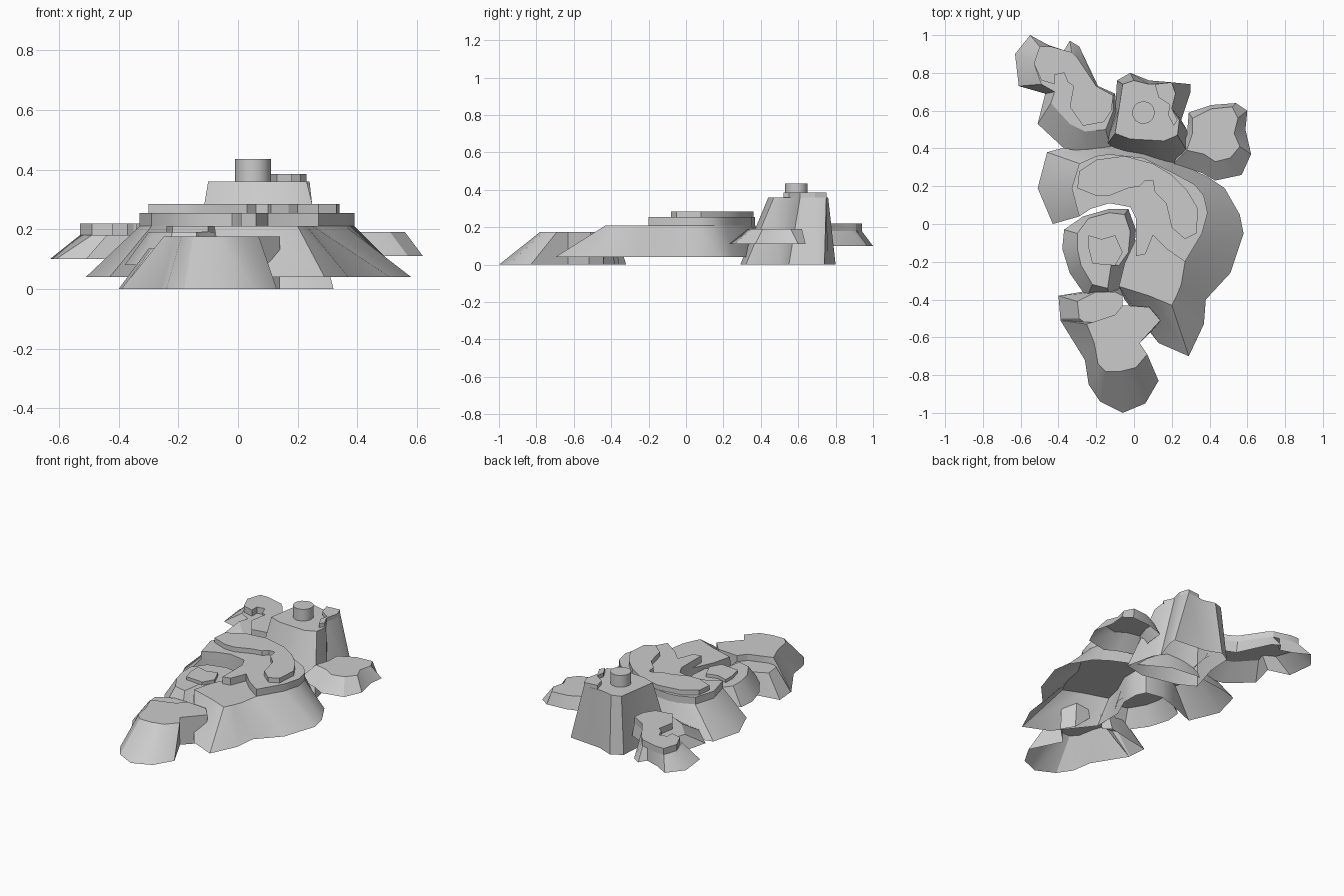
import bpy
import bmesh
import math

default_cube = bpy.data.objects.get("Cube")
if default_cube:
    bpy.data.objects.remove(default_cube, do_unlink=True)

# One stone colour for everything
stone = bpy.data.materials.new("grey stone")
stone.use_nodes = True
stone_colour = (0.6, 0.6, 0.6, 1.0)
stone.diffuse_color = stone_colour
stone.node_tree.nodes["Principled BSDF"].inputs["Base Color"].default_value = stone_colour


def signed_area(points):
    following = points[1:] + points[:1]
    return sum(a[0] * b[1] - b[0] * a[1] for a, b in zip(points, following))


def finish(bm, name):
    mesh = bpy.data.meshes.new(name)
    bm.to_mesh(mesh)
    bm.free()
    mesh.materials.append(stone)
    obj = bpy.data.objects.new(name, mesh)
    bpy.context.collection.objects.link(obj)
    bpy.ops.object.select_all(action='DESELECT')
    obj.select_set(True)
    bpy.context.view_layer.objects.active = obj
    bpy.ops.object.shade_smooth_by_angle(angle=math.radians(30))


def mesa(name, rows, low, high, step=None):
    """Open-bottomed shell: each row is rim x, rim y, foot x, foot y in hundredths.
    Rows with a rim only drop straight to the step height, or have no wall."""
    rows = list(rows)
    if signed_area(rows) < 0:
        rows.reverse()
    bm = bmesh.new()
    rim = [bm.verts.new((row[0] / 100, row[1] / 100, high)) for row in rows]
    foot = []
    for row in rows:
        if len(row) == 4:
            foot.append(bm.verts.new((row[2] / 100, row[3] / 100, low)))
        elif step is not None:
            foot.append(bm.verts.new((row[0] / 100, row[1] / 100, step)))
        else:
            foot.append(None)
    bm.faces.new(rim)
    for i in range(len(rows)):
        j = (i + 1) % len(rows)
        if foot[i] and foot[j]:
            bm.faces.new((rim[i], foot[i], foot[j], rim[j]))
    finish(bm, name)


def terrace(name, points, low, high):
    """Upright step standing on a mesa."""
    mesa(name, [(x, y, x, y) for x, y in points], low, high)


def rim_points(rows):
    return [(row[0], row[1]) for row in rows]


# Large crescent mesa: outer side first, then the tail and the hollow inner side
crescent_outer = [
        (-29, 4, -43, 0),
        (-33, 19, -51, 19),
        (-29, 32, -46, 38),
        (-20, 36, -35, 41),
        (-13, 37, -12, 44),
        (5, 35, 5, 42),
        (19, 28, 22, 33),
        (32, 21, 39, 25),
        (37, 15, 48, 19),
        (39, 6, 56, 5),
        (36, -5, 58, -5),
        (27, -20, 51, -26),
]
crescent_tail = [
        (25, -32, 38, -40),
        (23, -37, 37, -53),
        (20, -43, 29, -70),
        (8, -38, 13, -63),
        (-8, -33, -5, -40),
        (-5, -21, -5, -21),
]
crescent_inner = [
        (1, -8, 1, -8),
        (1, 3, 1, 3),
        (-2, 9, -2, 9),
        (-13, 11, -13, 11),
        (-23, 8, -23, 8),
]
mesa("crescent_mesa", crescent_outer + crescent_tail + crescent_inner, 0.04, 0.21)
crescent_step = [(17, -13), (10, -6), (6, -16), (1, -17)]
terrace("crescent_lower_terrace",
        rim_points(crescent_outer) + crescent_step + rim_points(crescent_inner),
        0.21, 0.255)
terrace("crescent_upper_terrace", [
        (-30, 19), (-20, 15), (-13, 15), (-3, 19), (3, 20), (6, 23), (10, 23),
        (11, 17), (17, 11), (20, -2), (27, -8), (33, -5), (34, 8), (28, 18),
        (20, 26), (10, 32), (-5, 36), (-20, 34), (-29, 28)], 0.255, 0.285)

# Back left mesa with a raised, winding step
back_left = [
        (-50, 94, -55, 100),
        (-53, 85, -63, 90),
        (-49, 74, -61, 73),
        (-42, 70, -47, 69),
        (-44, 64, -51, 53),
        (-34, 53, -37, 40),
        (-26, 49, -24, 38),
        (-15, 50, -12, 39),
        (-11, 60, -9, 55),
        (-11, 68, -10, 69),
        (-20, 73, -19, 73),
        (-30, 88, -29, 94),
        (-33, 91, -34, 97),
        (-37, 92, -37, 92),
        (-44, 94, -46, 95),
]
mesa("back_left_mesa", back_left, 0.10, 0.18)
back_left_step = [(-49, 76), (-42, 74), (-42, 79), (-37, 80), (-35, 75), (-32, 73),
                  (-34, 62), (-27, 52), (-16, 54), (-12, 60)]
terrace("back_left_terrace",
        rim_points(back_left[:2]) + back_left_step + rim_points(back_left[9:]),
        0.18, 0.22)

# Tall back mesa with a ledge and a round stack
mesa("tall_mesa", [
        (-6, 74, -9, 76),
        (0, 76, -2, 80),
        (8, 74, 8, 76),
        (20, 75, 30, 74),
        (22, 69, 30, 70),
        (20, 61, 25, 55),
        (24, 55, 28, 50),
        (23, 47, 32, 32),
        (16, 44, 18, 29),
        (-2, 45, -5, 34),
        (-10, 48, -16, 40),
        (-8, 61, -10, 60),
], 0.0, 0.36)
terrace("tall_mesa_ledge", [
        (11, 74), (20, 75), (22, 69), (20, 61), (23, 55), (21, 52),
        (18, 58), (19, 63), (13, 67)], 0.36, 0.385)
round_outline = [(5 + 6 * math.cos(math.tau * i / 16), 59 + 6 * math.sin(math.tau * i / 16))
                 for i in range(16)]
terrace("round_stack", round_outline, 0.36, 0.435)

# Small right mesa
mesa("right_mesa", [
        (31, 56, 29, 59),
        (41, 61, 41, 63),
        (52, 62, 54, 64),
        (55, 56, 60, 60),
        (53, 48, 59, 50),
        (56, 41, 62, 37),
        (51, 35, 57, 26),
        (43, 33, 43, 23),
        (37, 37, 36, 27),
        (28, 39, 21, 32),
        (31, 48, 28, 47),
], 0.11, 0.19)

# Knoll curled inside the crescent
mesa("inner_knoll", [
        (-30, -5, -37, -3),
        (-24, 3, -27, 4),
        (-13, 6, -13, 8),
        (-5, 5, -3, 8),
        (-2, -4, 1, -3),
        (-3, -15, 0, -16),
        (-8, -22, -5, -24),
        (-12, -21, -6, -33),
        (-14, -34, -13, -38),
        (-22, -32, -25, -39),
        (-28, -22, -34, -26),
        (-30, -13, -38, -13),
], 0.08, 0.19)
terrace("inner_knoll_step", [
        (-24, -6), (-24, -13), (-22, -21), (-10, -22), (-6, -15),
        (-10, -6), (-17, -8)], 0.19, 0.21)

# Front mesa at the tip, stepping down to a lower shelf behind it
shelf_height = 0.135
shelf_edge = [(-6, -43), (-10, -48), (-16, -50), (-22, -52)]
mesa("front_mesa", [
        (-25, -53, -39, -51),
        (-21, -63, -26, -72),
        (-19, -74, -24, -85),
        (-15, -78, -18, -94),
        (-7, -78, -6, -100),
        (1, -76, 6, -95),
        (7, -69, 13, -83),
        (3, -63, 3, -63),
        (14, -51, 14, -52),
        (8, -44, 9, -44),
] + shelf_edge, 0.0, 0.175, shelf_height)
mesa("front_mesa_shelf", [
        (-25, -53, -39, -51),
        (-29, -50, -39, -50),
        (-30, -41, -40, -38),
        (-20, -36, -28, -36),
        (-10, -36, -10, -32),
        (-6, -38, -5, -36),
] + shelf_edge, 0.0, shelf_height)
